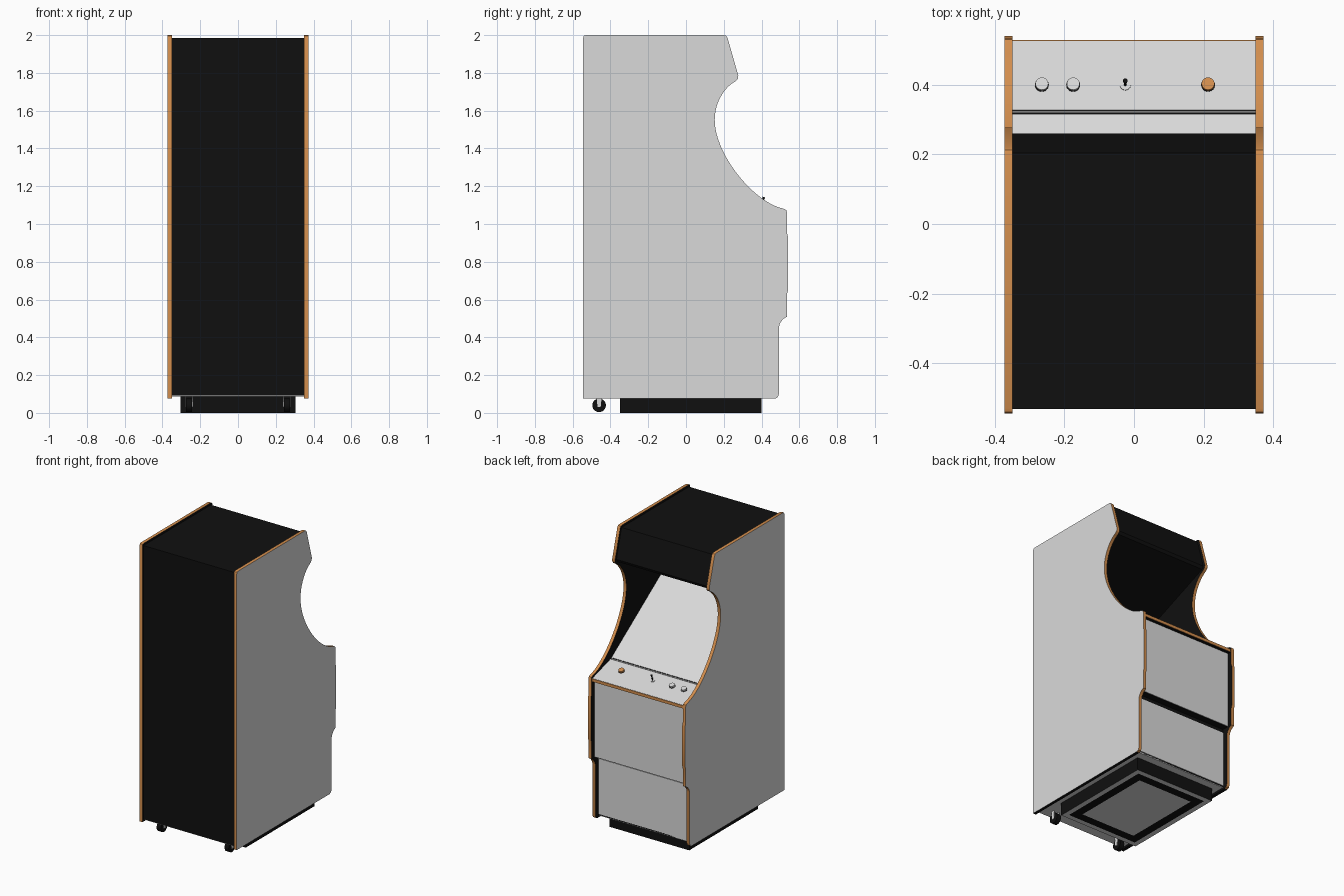
import bpy
import bmesh
import math
from mathutils import Vector, Matrix
from mathutils.geometry import interpolate_bezier

cube = bpy.data.objects.get("Cube")
if cube:
    bpy.data.objects.remove(cube, do_unlink=True)


def material(name, rgb):
    m = bpy.data.materials.new(name)
    m.use_nodes = True
    col = (*rgb, 1.0)
    m.diffuse_color = col
    m.node_tree.nodes["Principled BSDF"].inputs["Base Color"].default_value = col
    return m


GREY = material("pale grey", (0.7, 0.7, 0.7))
BLACK = material("black", (0.005, 0.005, 0.005))
ORANGE = material("orange trim", (0.65, 0.27, 0.075))


def finish(bm, name, mats, smooth=False):
    bmesh.ops.recalc_face_normals(bm, faces=bm.faces)
    mesh = bpy.data.meshes.new(name)
    bm.to_mesh(mesh)
    bm.free()
    for m in mats:
        mesh.materials.append(m)
    ob = bpy.data.objects.new(name, mesh)
    bpy.context.collection.objects.link(ob)
    if smooth:
        bpy.ops.object.select_all(action="DESELECT")
        ob.select_set(True)
        bpy.context.view_layer.objects.active = ob
        bpy.ops.object.shade_smooth_by_angle(angle=math.radians(30))
    return ob


def prism(points, x0, x1):
    """Extrude a (y, z) outline from x0 to x1."""
    bm = bmesh.new()
    face = bm.faces.new([bm.verts.new((x0, y, z)) for y, z in points])
    new = bmesh.ops.extrude_face_region(bm, geom=[face])["geom"]
    verts = [v for v in new if isinstance(v, bmesh.types.BMVert)]
    bmesh.ops.translate(bm, verts=verts, vec=(x1 - x0, 0, 0))
    bmesh.ops.recalc_face_normals(bm, faces=bm.faces)
    return bm


def panel(name, p, q, mat, half=0.349):
    """Thin board lying on the line p-q, standing 0.004 proud of it."""
    p, q = Vector(p), Vector(q)
    d = (q - p).normalized()
    out = Vector((d.y, -d.x))
    pts = [p + out * 0.004, q + out * 0.004, q - out * 0.006, p - out * 0.006]
    finish(prism(pts, -half, half), name, [mat])


def cylinder(name, at, radius, depth, rot, mat, top=None, segments=24):
    bm = bmesh.new()
    bmesh.ops.create_cone(bm, cap_ends=True, segments=segments, radius1=radius,
                          radius2=radius if top is None else top, depth=depth,
                          matrix=Matrix.Translation(at) @ rot)
    return finish(bm, name, [mat], True)


def bezier(*pts):
    knots = [Vector((y, z, 0)) for y, z in pts]
    return [(v.x, v.y) for v in interpolate_bezier(*knots, 18)]


# Side panels: grey outside, black inside, orange edge trim
outline = [(-0.545, 0.075), (0.47, 0.075), (0.485, 0.082), (0.492, 0.1),
           (0.492, 0.455), (0.498, 0.475), (0.512, 0.495), (0.535, 0.51),
           (0.535, 0.63), (0.541, 0.65), (0.541, 0.93), (0.535, 0.95),
           (0.535, 1.06), (0.531, 1.073)]
outline += bezier((0.52, 1.08), (0.36, 1.11), (0.152, 1.37), (0.152, 1.55))
outline += bezier((0.152, 1.55), (0.152, 1.65), (0.21, 1.73), (0.262, 1.755))[1:]
outline += [(0.274, 1.768), (0.277, 1.785), (0.22, 1.985), (0.213, 1.996),
            (0.2, 2.0), (-0.53, 2.0), (-0.541, 1.996), (-0.545, 1.985)]
for side, name in ((1, "left_side_panel"), (-1, "right_side_panel")):
    bm = prism(outline, side * 0.35, side * 0.372)
    for f in bm.faces:
        if f.normal.x * side > 0.9:
            f.material_index = 0
        elif f.normal.x * side < -0.9 or f.normal.z < -0.99:
            f.material_index = 1
        else:
            f.material_index = 2
    finish(bm, name, [GREY, BLACK, ORANGE], True)

# Black body between the sides, with marquee and speaker hood
shell = [(-0.533, 0.092), (0.455, 0.092), (0.455, 0.51), (0.5, 0.51),
         (0.5, 1.04), (0.525, 1.04), (0.525, 1.06), (0.32, 1.12),
         (-0.3, 1.545), (0.25, 1.765), (0.26, 1.785), (0.205, 1.985),
         (-0.533, 1.985)]
finish(prism(shell, -0.35, 0.35), "cabinet_body", [BLACK])

# Boards on the body
panel("lower_front_door", (0.455, 0.1), (0.455, 0.484), GREY)
panel("upper_front_door", (0.5, 0.512), (0.5, 1.04), GREY)
panel("control_panel_lip", (0.525, 1.042), (0.525, 1.062), ORANGE)
panel("control_panel", (0.525, 1.06), (0.327, 1.118), GREY)
panel("panel_gap_strip", (0.323, 1.119), (0.319, 1.1205), GREY)
panel("screen", (0.314, 1.124), (-0.297, 1.543), GREY)
panel("floor_board", (-0.53, 0.092), (0.455, 0.092), GREY)

# Plinth with a ringed underside
bm = bmesh.new()
bmesh.ops.create_cube(bm, size=1, matrix=Matrix.Translation((0, 0.025, 0.045))
                      @ Matrix.Diagonal((0.61, 0.75, 0.09, 1)))
bm.normal_update()
base = min(bm.faces, key=lambda f: f.calc_center_median().z)
for width, index in ((0.05, 1), (0.085, 0)):
    ring = bmesh.ops.inset_region(bm, faces=[base], thickness=width)["faces"]
    for f in ring:
        f.material_index = index
base.material_index = 1
finish(bm, "plinth", [BLACK, GREY])

# Control panel fittings, square to the sloping panel
slope = math.atan2(0.06, 0.205)
tilt = Matrix.Rotation(-slope, 4, "X")
normal = Vector((0, math.sin(slope), math.cos(slope)))
spot = Vector((0, 0.4, 1.1007))
for name, x, mat in (("player_button_1", -0.265, GREY),
                     ("player_button_2", -0.175, GREY),
                     ("start_button", 0.213, ORANGE)):
    cylinder(name + "_rim", spot + Vector((x, 0, 0)), 0.02, 0.006, tilt, BLACK)
    cylinder(name, spot + Vector((x, 0, 0)) + normal * 0.007, 0.0185, 0.014, tilt, mat)
stick = spot + Vector((-0.025, 0, 0))
cylinder("joystick_base", stick, 0.016, 0.008, tilt, GREY)
cylinder("joystick_shaft", stick + normal * 0.02, 0.004, 0.04, tilt, BLACK, segments=12)
cylinder("joystick_knob", stick + normal * 0.037, 0.005, 0.014, tilt, BLACK, 0.007, 12)

# Rear casters
axle = Matrix.Rotation(math.pi / 2, 4, "Y")
for side, name in ((1, "left"), (-1, "right")):
    x = side * 0.26
    cylinder(name + "_caster_wheel", Vector((x, -0.46, 0.04)), 0.036, 0.032, axle, BLACK)
    for k in (-1, 1):
        fork = [(-0.475, 0.092), (-0.445, 0.092), (-0.452, 0.03), (-0.468, 0.03)]
        cx = x + k * 0.019
        finish(prism(fork, cx - 0.0015, cx + 0.0015), f"{name}_caster_fork", [GREY])
